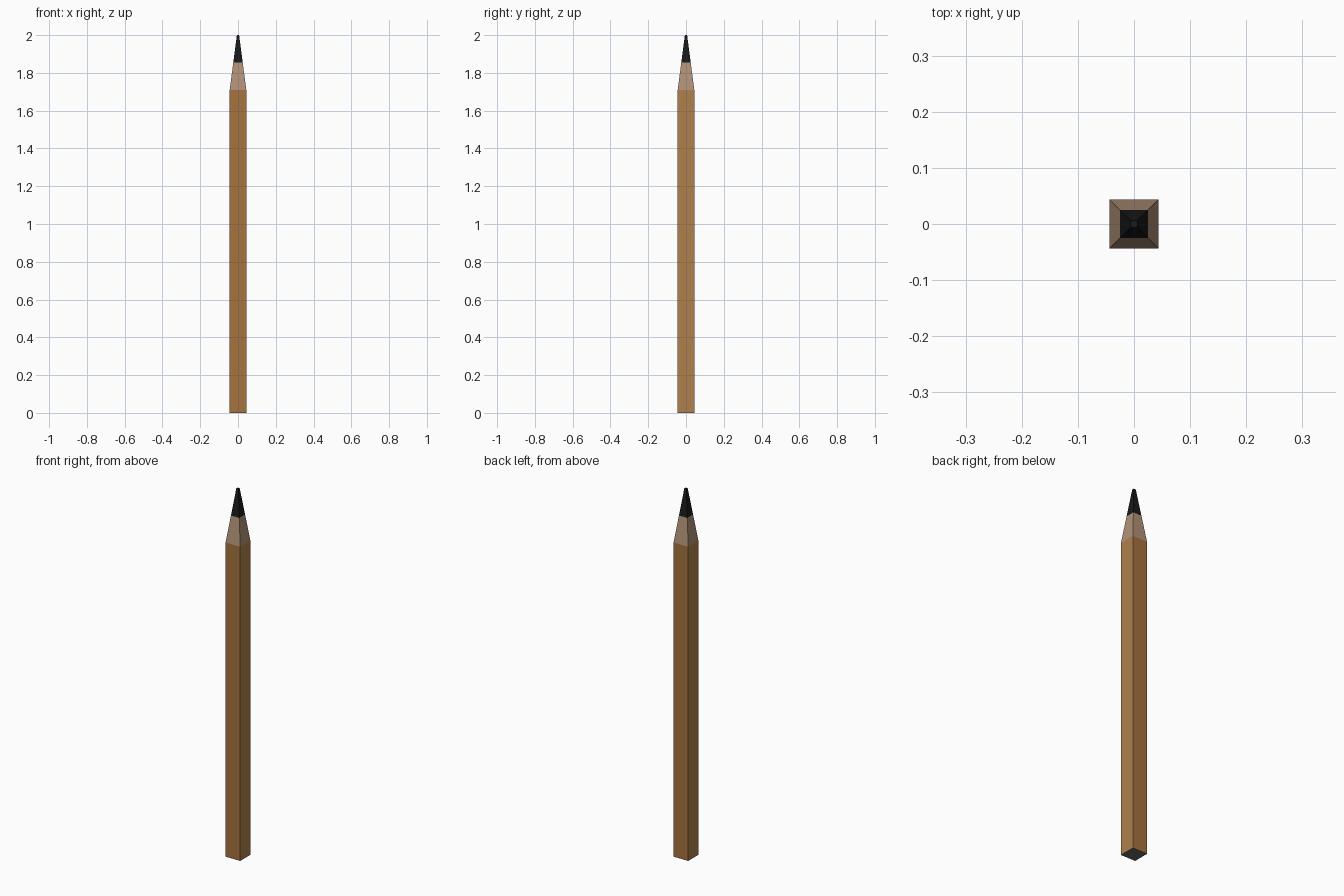
import bpy, bmesh

if "Cube" in bpy.data.objects:
    bpy.data.objects.remove(bpy.data.objects["Cube"])


def material(name, rgb):
    m = bpy.data.materials.new(name)
    m.diffuse_color = (*rgb, 1)
    m.use_nodes = True
    m.node_tree.nodes["Principled BSDF"].inputs["Base Color"].default_value = m.diffuse_color
    return m


paint_front = material("brown_paint", (0.38, 0.17, 0.05))
paint_side = material("tan_paint", (0.43, 0.22, 0.075))
wood = material("bare_wood", (0.44, 0.29, 0.19))
graphite = material("graphite", (0.01, 0.01, 0.01))
base_grey = material("base_grey", (0.13, 0.13, 0.13))


def square_section(name, z0, half0, z1, half1, mats, bottom=False, top=False):
    """Square tapered tube from z0 to z1; mats = (y faces, x faces, caps)."""
    bm = bmesh.new()
    corners = [(-1, -1), (1, -1), (1, 1), (-1, 1)]
    low = [bm.verts.new((x * half0, y * half0, z0)) for x, y in corners]
    high = [bm.verts.new((x * half1, y * half1, z1)) for x, y in corners]
    for i in range(4):
        j = (i + 1) % 4
        bm.faces.new((low[i], low[j], high[j], high[i])).material_index = i % 2
    if bottom:
        bm.faces.new(low[::-1]).material_index = 2
    if top:
        bm.faces.new(high).material_index = 2
    mesh = bpy.data.meshes.new(name)
    bm.to_mesh(mesh)
    bm.free()
    for m in mats:
        mesh.materials.append(m)
    obj = bpy.data.objects.new(name, mesh)
    bpy.context.collection.objects.link(obj)
    return obj


# Painted square shaft with a grey end
square_section("shaft", 0, 0.044, 1.71, 0.044,
               (paint_front, paint_side, base_grey), bottom=True)
# Sharpened wood taper
square_section("sharpened_wood", 1.71, 0.044, 1.855, 0.025, (wood, wood, wood))
# Graphite point with a small blunt tip
square_section("lead_tip", 1.855, 0.025, 2.0, 0.006,
               (graphite, graphite, graphite), top=True)
